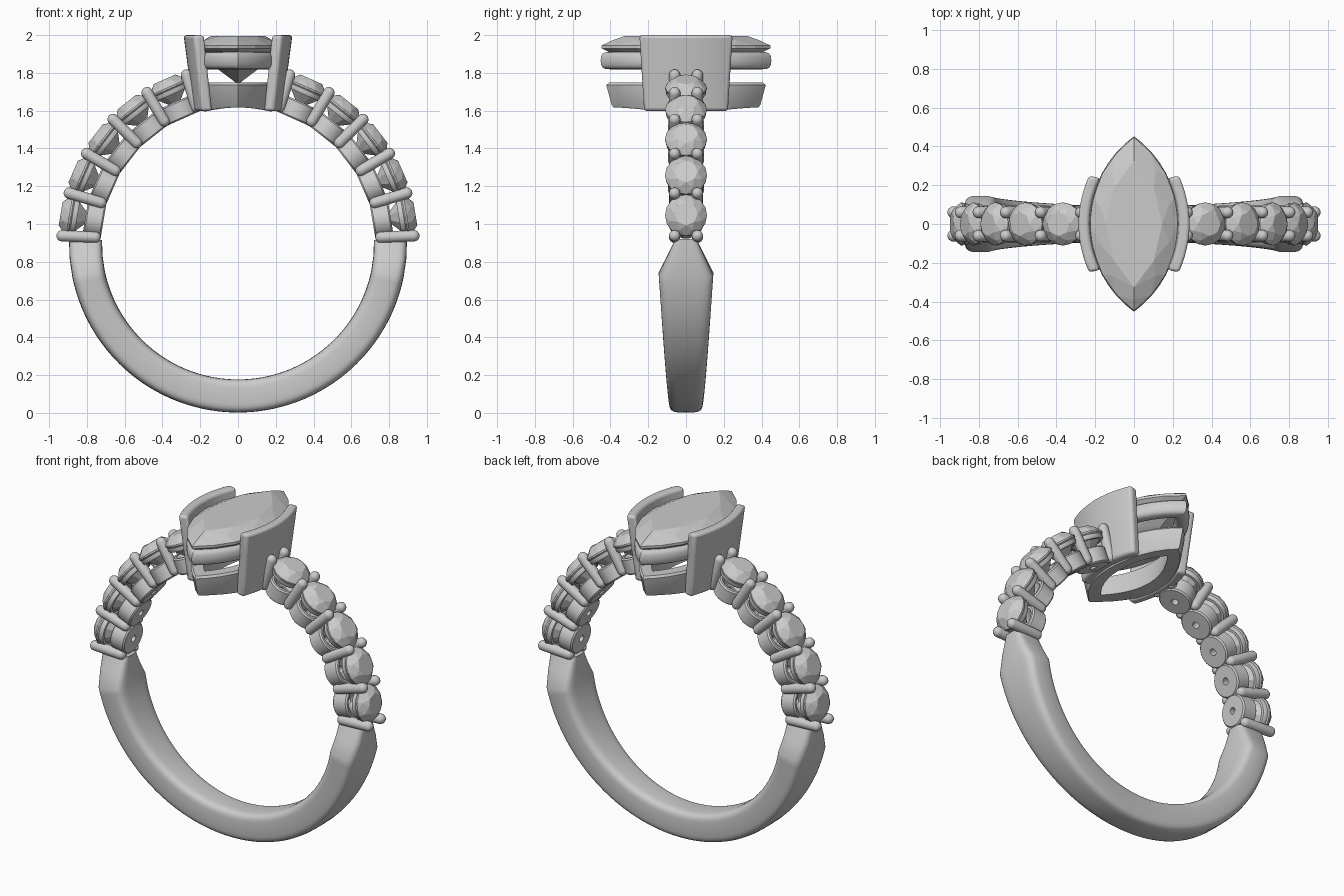
import bpy, bmesh
from math import sin, cos, pi, sqrt, radians, copysign
from mathutils import Matrix, Vector

if "Cube" in bpy.data.objects:
    bpy.data.objects.remove(bpy.data.objects["Cube"])

CZ, RI, RO = 0.897, 0.72, 0.895   # ring centre height, inner and outer radius


def finish(name, bm, mat=None, angle=35, smooth=True):
    bmesh.ops.remove_doubles(bm, verts=bm.verts, dist=1e-5)
    bmesh.ops.recalc_face_normals(bm, faces=bm.faces)
    me = bpy.data.meshes.new(name)
    bm.to_mesh(me)
    bm.free()
    ob = bpy.data.objects.new(name, me)
    bpy.context.collection.objects.link(ob)
    if mat:
        ob.matrix_world = mat
    if smooth:
        bpy.context.view_layer.objects.active = ob
        bpy.ops.object.select_all(action='DESELECT')
        ob.select_set(True)
        bpy.ops.object.shade_smooth_by_angle(angle=radians(angle))
    return ob


def loft(name, rings, closed=False, mat=None, angle=35):
    """Skin a list of closed loops; cap the ends or join last to first."""
    bm = bmesh.new()
    vs = [[bm.verts.new(p) for p in r] for r in rings]
    n = len(rings[0])
    for i in range(len(vs) if closed else len(vs) - 1):
        a, b = vs[i], vs[(i + 1) % len(vs)]
        for j in range(n):
            k = (j + 1) % n
            bm.faces.new((a[j], a[k], b[k], b[j]))
    if not closed:
        bm.faces.new(vs[0])
        bm.faces.new(vs[-1])
    return finish(name, bm, mat, angle)


def lathe(name, profile, n=24, closed=False, mat=None):
    rings = [[(r * cos(2 * pi * j / n), r * sin(2 * pi * j / n), z) for j in range(n)]
             for r, z in profile]
    return loft(name, rings, closed, mat)


def gem(name, points, mat=None):
    """Faceted stone as the convex hull of its facet corners."""
    bm = bmesh.new()
    for p in points:
        bm.verts.new(p)
    bmesh.ops.convex_hull(bm, input=bm.verts)
    bmesh.ops.dissolve_limit(bm, angle_limit=radians(2), verts=bm.verts, edges=bm.edges)
    return finish(name, bm, mat, smooth=False)


def marquise(L, W, z, inset=0.0, n=12):
    """Pointed oval from two arcs, offset inwards by inset."""
    R = (L * L + W * W) / (2 * W)
    c, r = R - W, R - inset
    l = sqrt(r * r - c * c)
    pts = []
    for s in (1, -1):
        for i in range(n):
            y = s * l * (-cos(pi * i / n) * 0.4 + (2 * i / n - 1) * 0.6)
            pts.append((s * (sqrt(max(r * r - y * y, 0)) - c), y, z))
    return pts


def radial(deg, y=0.0):
    """Frame at the ring centre whose z axis points outwards at deg."""
    return Matrix.Translation((0, y, CZ)) @ Matrix.Rotation(radians(90 - deg), 4, 'Y')


# Lower shank: rounded section, widening to the shoulders then pinching in
def half_width(z):
    if z > 0.72:
        return 0.145 - 0.088 * (z - 0.72) / 0.2
    return 0.09 + 0.055 * (z / 0.72) ** 0.8


kink = 11.4
angles = [-181.5, -175] + [-180 + kink + i * (180 - 2 * kink) / 60 for i in range(61)] + [-5, 1.5]
rings = []
for a in map(radians, angles):
    w = half_width(max(0, CZ + RO * sin(a)))
    ring = []
    for k in range(32):
        t = 2 * pi * k / 32
        sx, sy = [copysign(abs(f) ** 0.45, f) for f in (cos(t), sin(t))]
        r = (RI + RO) / 2 + (RO - RI) / 2 * sx
        ring.append((r * cos(a), w * sy, CZ + r * sin(a)))
    rings.append(ring)
loft("lower_shank", rings)

# Side stones with their cups, collars and prongs, on both shoulders
STEP = 14.1
brilliant = [(0, 0, 0.785)]
for r, z, n, off in ((0.062, 0.952, 8, 0), (0.09, 0.931, 8, 0.5),
                     (0.111, 0.905, 16, 0), (0.111, 0.896, 16, 0), (0.07, 0.85, 8, 0.5)):
    brilliant += [(r * cos(2 * pi * (j + off) / n), r * sin(2 * pi * (j + off) / n), z)
                  for j in range(n)]
cup = [(0.02, 0.722), (0.088, 0.722), (0.096, 0.73), (0.096, 0.812), (0.088, 0.82),
       (0.075, 0.82), (0.02, 0.765)]
collar = [(0.085, 0.862), (0.1, 0.862), (0.105, 0.87), (0.105, 0.888), (0.098, 0.895),
          (0.085, 0.895)]
PR = 0.03
caps = [(PR * sin(radians(b)), PR * cos(radians(b))) for b in (2, 20, 40, 60, 75, 90)]
prong = ([(r, 0.757 - h) for r, h in caps] + [(r, 0.932 + h) for r, h in reversed(caps)])
for side in ("right", "left"):
    def ang(d):
        return d if side == "right" else 180 - d
    for i in range(6):
        for y in (-0.06, 0.06):
            lathe(f"{side}_prong", prong, 16, mat=radial(ang(2.5 + STEP * i), y))
        if i < 5:
            m = radial(ang(9.5 + STEP * i))
            lathe(f"{side}_stone_cup", cup, 32, True, m)
            lathe(f"{side}_stone_collar", collar, 32, True, m)
            gem(f"{side}_side_stone", brilliant, m)

# Centre stone: pointed oval cut
pts = [(0, 0, 1.74)]
pts += marquise(0.325, 0.145, 1.995, n=4)
pts += marquise(0.39, 0.188, 1.972, n=5)
pts += marquise(0.447, 0.228, 1.945, n=8) + marquise(0.447, 0.228, 1.93, n=8)
pts += marquise(0.24, 0.12, 1.83, n=4)
gem("centre_stone", pts)

# Upper gallery rail: rounded hoop under the stone
rings = []
for k in range(16):
    c, s = [copysign(abs(f) ** 0.7, f) for f in (cos(k * pi / 8), sin(k * pi / 8))]
    rings.append(marquise(0.452, 0.23, 1.865 + 0.046 * s, 0.04 - 0.04 * c, 16))
loft("upper_gallery", rings, True)

# Lower gallery rail: tapered hoop whose underside follows the finger hole
under = lambda loop: [(x, y, CZ + sqrt(RI * RI - x * x)) for x, y, _ in loop]
loft("lower_gallery", [
    marquise(0.422, 0.2, 1.735), marquise(0.415, 0.197, 1.748, 0.005),
    marquise(0.422, 0.2, 1.748, 0.07), under(marquise(0.385, 0.185, 0, 0.075)),
    under(marquise(0.39, 0.185, 0, 0.006)),
    [(x, y, z + 0.012) for x, y, z in under(marquise(0.393, 0.187, 0))]], True)

# Bezel walls: curved tapering plates clasping the stone
for s, name in ((1, "right_bezel_wall"), (-1, "left_bezel_wall")):
    rings = []
    for v in range(5):
        f = v / 4
        xm, drop, th, hw = 0.235 + 0.053 * f, 0.045 + 0.01 * f, 0.056, 0.225 + 0.025 * f
        us = [-1 + i / 6 for i in range(13)]
        line = lambda d, h: [Vector((s * (xm - d - drop * u * u), h * u, 1.598 + 0.402 * f)) for u in us]
        rings.append(line(0, hw) + line(th, hw - 0.012)[::-1])
    ob = loft(name, rings)
    bev = ob.modifiers.new("soft_edges", 'BEVEL')
    bev.width, bev.segments, bev.limit_method = 0.016, 3, 'ANGLE'
    bev.angle_limit = radians(40)
